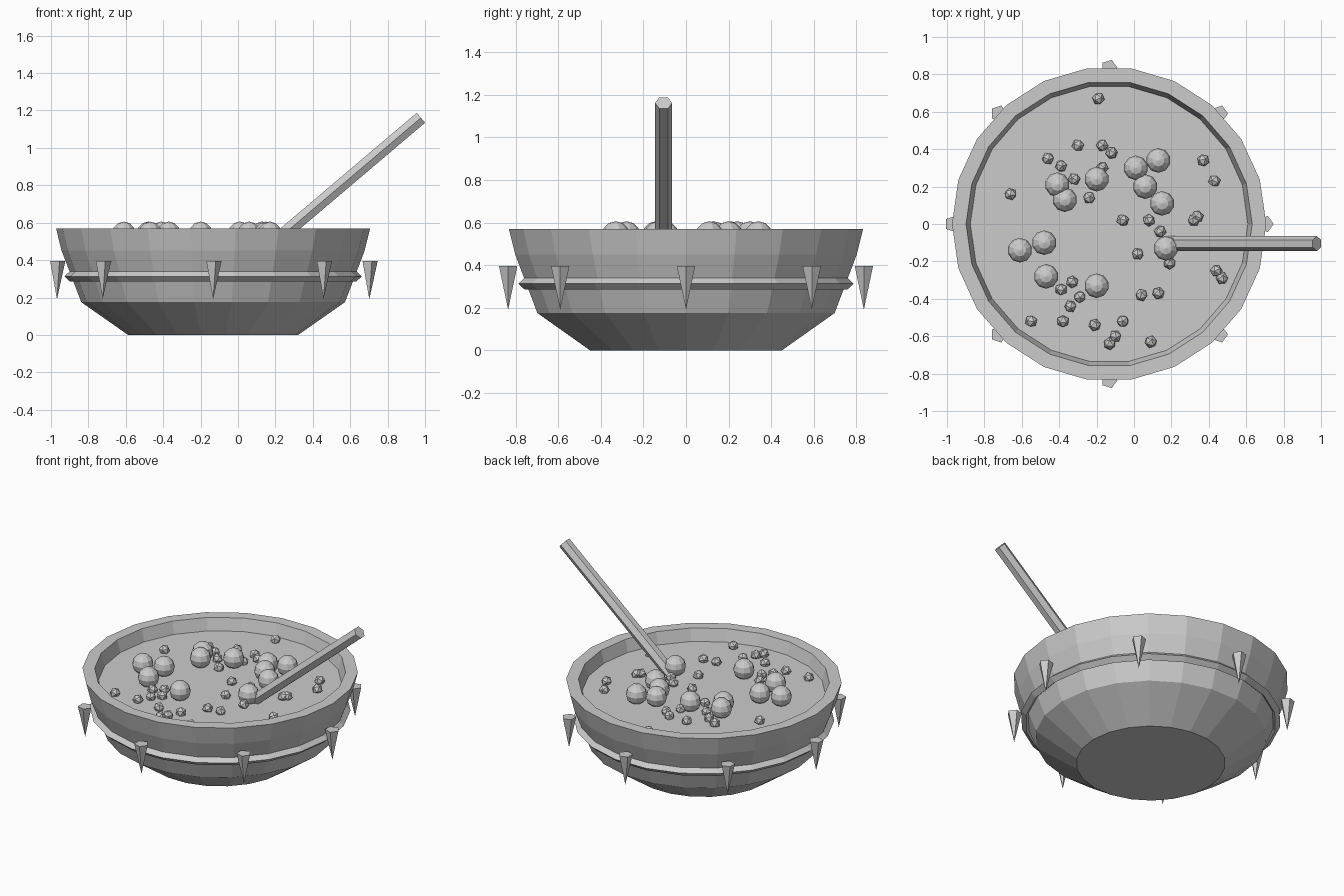
import bpy, bmesh, math, random
from mathutils import Matrix, Vector

if "Cube" in bpy.data.objects:
    bpy.data.objects.remove(bpy.data.objects["Cube"], do_unlink=True)

random.seed(4)
CENTRE = Vector((-0.133, 0, 0))
SIDES = 22
SOUP_Z = 0.49

grey = bpy.data.materials.new("plain_grey")
grey.use_nodes = True
grey.diffuse_color = (0.6, 0.6, 0.6, 1)
grey.node_tree.nodes["Principled BSDF"].inputs["Base Color"].default_value = grey.diffuse_color


def finish(name, bm, location):
    """Turn a bmesh into a flat shaded object."""
    mesh = bpy.data.meshes.new(name)
    bm.to_mesh(mesh)
    bm.free()
    mesh.materials.append(grey)
    obj = bpy.data.objects.new(name, mesh)
    obj.location = location
    bpy.context.collection.objects.link(obj)
    return obj


def lathe(name, profile, closed=False):
    """Revolve (radius, height) points around the bowl's axis."""
    bm = bmesh.new()
    rings = []
    for radius, height in profile:
        ring = []
        for i in range(SIDES):
            angle = math.tau * i / SIDES
            ring.append(bm.verts.new((radius * math.cos(angle), radius * math.sin(angle), height)))
        rings.append(ring)
    pairs = list(zip(rings, rings[1:]))
    if closed:
        pairs.append((rings[-1], rings[0]))
    else:
        bm.faces.new(rings[0])
        bm.faces.new(rings[-1])
    for low, high in pairs:
        for i in range(SIDES):
            j = (i + 1) % SIDES
            bm.faces.new((low[i], low[j], high[j], high[i]))
    bmesh.ops.recalc_face_normals(bm, faces=bm.faces)
    return finish(name, bm, CENTRE)


def cone(name, sides, bottom, top, depth, matrix, location):
    bm = bmesh.new()
    bmesh.ops.create_cone(bm, cap_ends=True, segments=sides, radius1=bottom,
                          radius2=top, depth=depth, matrix=matrix)
    return finish(name, bm, location)


# Bowl with a thick rim, filled with soup
lathe("bowl", [(0.455, 0), (0.705, 0.175), (0.81, 0.45), (0.84, 0.57),
               (0.765, 0.57), (0.74, SOUP_Z - 0.01)])
lathe("soup", [(0.7, SOUP_Z - 0.03), (0.742, SOUP_Z)])

# Diamond-section band around the bowl
lathe("band", [(0.765, 0.285), (0.795, 0.313), (0.765, 0.341), (0.735, 0.313)], closed=True)

# Eight downward spikes, all facing the same way
for i in range(8):
    angle = math.tau * i / 8
    place = CENTRE + Vector((math.cos(angle), math.sin(angle), 0)) * 0.835
    place.z = 0.293
    # turn the pentagon so that one corner points along +x
    cone("spike", 5, 0, 0.045, 0.204, Matrix.Rotation(-math.pi / 2, 4, "Z"), place)

# Six-sided spoon handle leaning out to the left
start, end = Vector((0.17, -0.105, 0.476)), Vector((0.978, -0.105, 1.161))
tilt = (end - start).to_track_quat("Z", "Y").to_matrix().to_4x4()
handle = cone("handle", 6, 0.04, 0.04, (end - start).length, Matrix(), (start + end) / 2)
lean = math.atan2(end.x - start.x, end.z - start.z)
handle.rotation_euler = (0, lean, 0)

# Floating pieces, placed in hundredths
DUMPLINGS = [(-61, -14), (-48, -10), (-47, -28), (-20, -33), (17, -13), (15, 11),
             (6, 20), (1, 30), (13, 34), (-20, 24), (-41, 21), (-37, 13)]
CRUMBS = [(-19, 67), (-30, 42), (-17, 42), (-12, 38), (-46, 35), (-39, 31), (-32, 24),
          (-17, 30), (-24, 14), (-66, 16), (-6, 2), (8, 2), (32, 2), (34, 4), (37, 34),
          (43, 23), (14, -4), (2, -16), (19, -21), (44, -25), (47, -29), (4, -38),
          (13, -37), (9, -63), (-6, -52), (-10, -60), (-13, -64), (-21, -54),
          (-38, -52), (-55, -52), (-34, -44), (-29, -39), (-39, -35), (-33, -31)]

for x, y in DUMPLINGS:
    bm = bmesh.new()
    bmesh.ops.create_uvsphere(bm, u_segments=10, v_segments=6, radius=0.066)
    finish("dumpling", bm, (x / 100, y / 100, 0.54))

for x, y in CRUMBS:
    bm = bmesh.new()
    bmesh.ops.create_icosphere(bm, subdivisions=1, radius=0.034)
    crumb = finish("crumb", bm, (x / 100, y / 100, SOUP_Z + 0.015))
    crumb.rotation_euler = [random.uniform(0, math.tau) for _ in range(3)]
